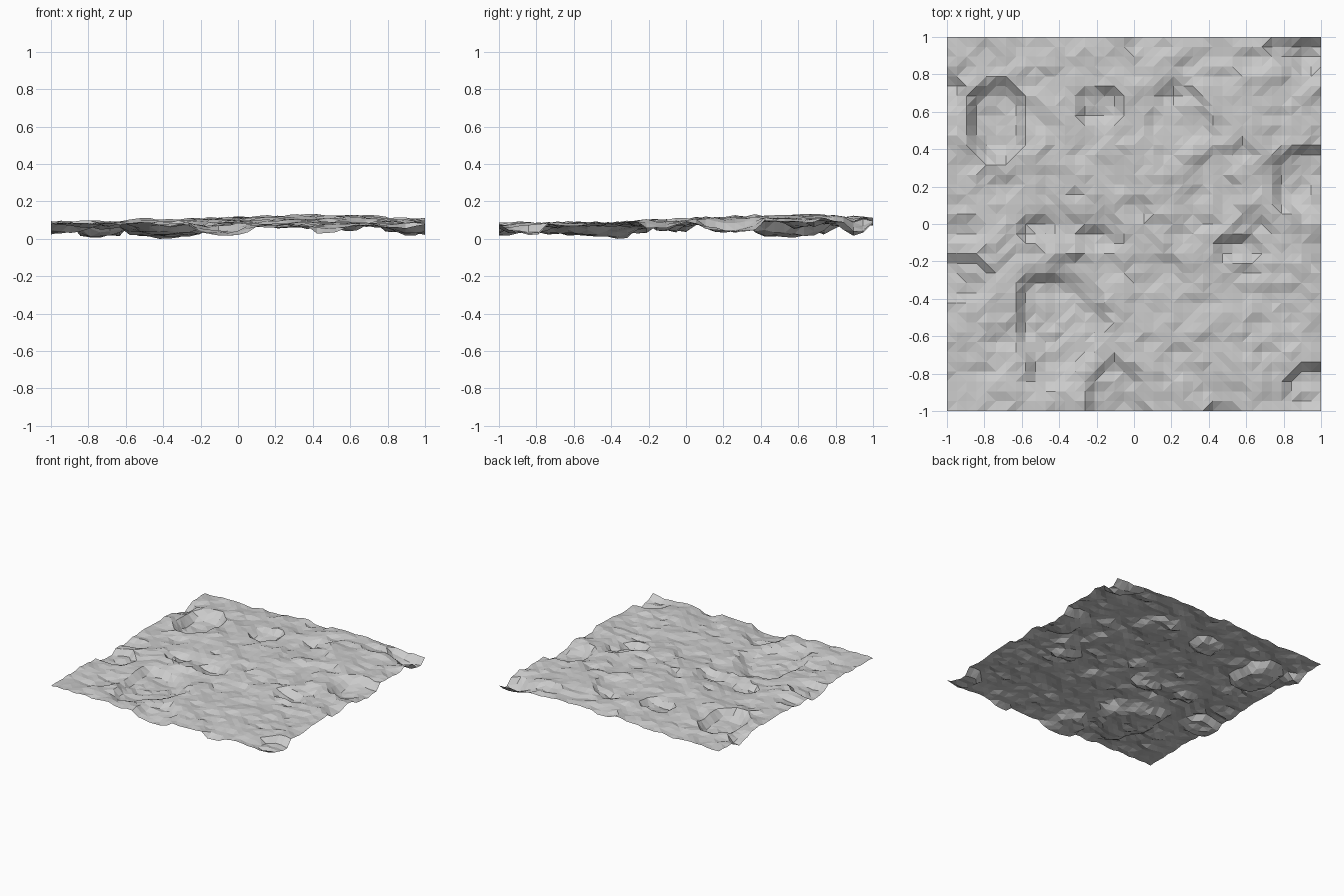
import bpy, bmesh, math
from mathutils import Vector, noise

if "Cube" in bpy.data.objects:
    bpy.data.objects.remove(bpy.data.objects["Cube"])

CELLS = 38

# sunken hollows: centre x, centre y, radius x, radius y, depth
HOLLOWS = [
    (-0.74, 0.57, 0.14, 0.20, 0.082),
    (-0.40, -0.55, 0.22, 0.31, 0.060),
    (-0.10, -0.97, 0.15, 0.24, 0.045),
    (0.92, 0.24, 0.21, 0.17, 0.065),
    (0.94, -0.88, 0.12, 0.12, 0.050),
    (0.48, -1.02, 0.10, 0.07, 0.045),
    (0.90, 0.92, 0.19, 0.08, 0.055),
    (0.22, 0.57, 0.18, 0.16, 0.032),
    (-0.20, 0.62, 0.11, 0.11, 0.04),
    (-0.92, -0.28, 0.14, 0.10, 0.04),
    (-1.00, 0.70, 0.10, 0.09, 0.035),
    (-0.53, -0.03, 0.09, 0.06, 0.03),
    (-0.18, -0.09, 0.12, 0.06, 0.03),
    (0.56, -0.14, 0.10, 0.07, 0.04),
]


def fade(t):
    t = max(0.0, min(1.0, t))
    return t * t * (3 - 2 * t)


def height(x, y):
    # broad swell toward the back right, slight sag at the front
    z = 0.092 + 0.046 * math.exp(-((x - 0.4) ** 2 / 0.6 + (y - 0.55) ** 2 / 0.45))
    z -= 0.014 * math.exp(-((x - 0.2) ** 2 / 0.15 + (y + 1) ** 2 / 0.2))
    # rough ground
    z += 0.012 * noise.noise(Vector((x * 3.5, y * 3.5, 4.2)))
    z += 0.017 * noise.noise(Vector((x * 7, y * 9, 1.7)))
    z += 0.014 * noise.noise(Vector((x * 13, y * 17, 7.3)))
    # small broken ledges
    z -= 0.014 * fade((noise.noise(Vector((x * 5, y * 6, 2.6))) - 0.22) * 7)
    # steep-edged hollows with wavering rims
    waver = 0.3 * noise.noise(Vector((x * 5, y * 5, 9.1)))
    drop = 0.0
    for cx, cy, rx, ry, depth in HOLLOWS:
        u, v = abs(x - cx) / rx, abs(y - cy) / ry
        r = (u ** 2.6 + v ** 2.6) ** (1 / 2.6) + waver
        tilt = 1 + 0.15 * (y - cy) / ry        # deepest along the back rim
        drop = max(drop, depth * tilt * (0.8 * fade((1.12 - r) / 0.33) + 0.2 * fade(1 - r)))
    return z - drop


# ground sheet
bm = bmesh.new()
bmesh.ops.create_grid(bm, x_segments=CELLS, y_segments=CELLS, size=1)
for v in bm.verts:
    v.co.z = max(height(v.co.x, v.co.y), 0.004)
low = min(v.co.z for v in bm.verts)
for v in bm.verts:
    v.co.z -= low
bmesh.ops.triangulate(bm, faces=bm.faces[:], quad_method='BEAUTY')
mesh = bpy.data.meshes.new("rough_ground")
bm.to_mesh(mesh)
bm.free()
ground = bpy.data.objects.new("rough_ground", mesh)
bpy.context.collection.objects.link(ground)
